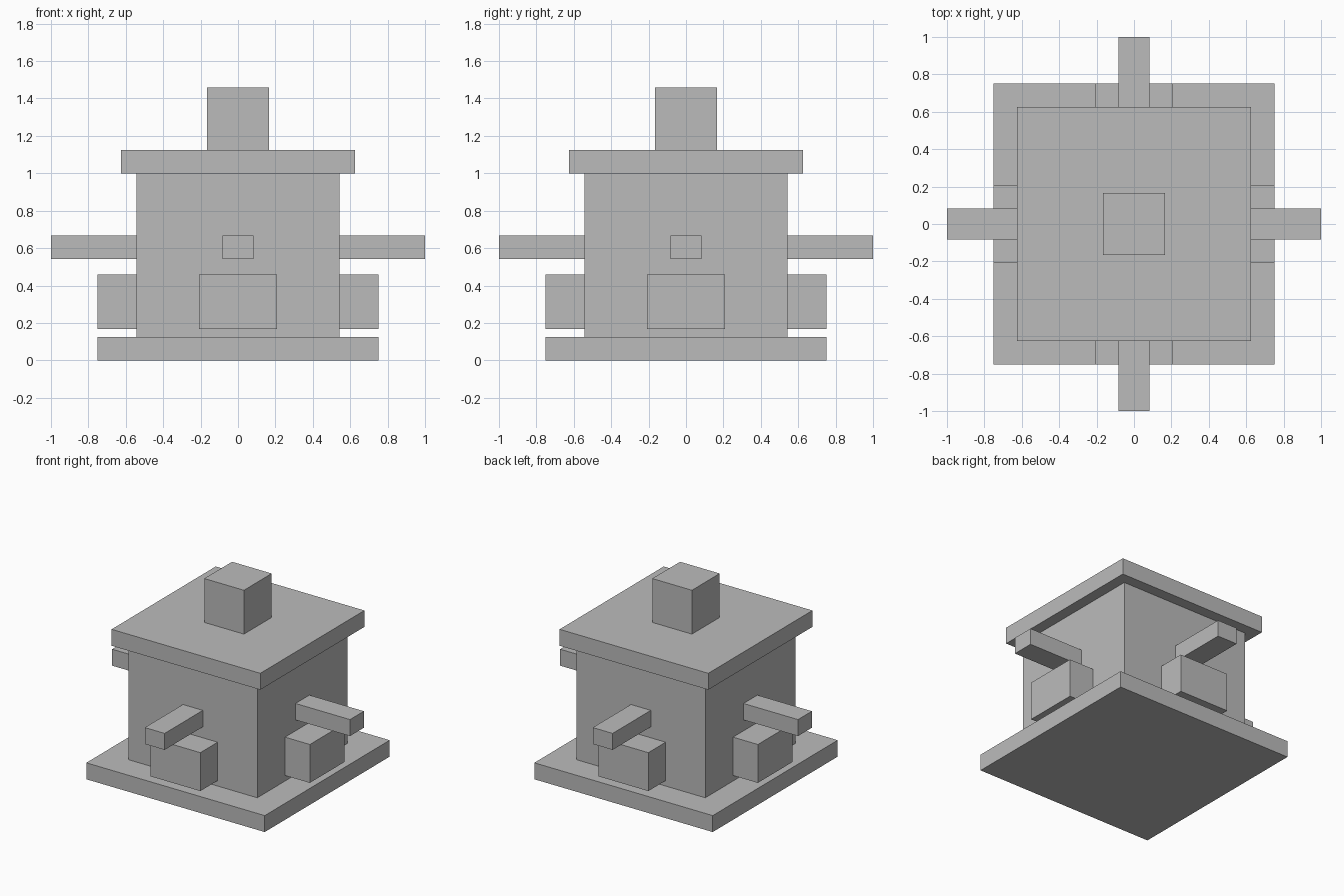
import bpy
from math import pi
from mathutils import Matrix, Vector

if "Cube" in bpy.data.objects:
    bpy.data.objects.remove(bpy.data.objects["Cube"], do_unlink=True)

U = 1 / 24  # grid unit of the design

grey = bpy.data.materials.new("plain_grey")
grey.use_nodes = True
colour = (0.5, 0.5, 0.5, 1)
grey.diffuse_color = colour
grey.node_tree.nodes["Principled BSDF"].inputs["Base Color"].default_value = colour


def box(name, low, high, turn=0):
    """Box between two corners in grid units, turned about the z axis."""
    low, high = Vector(low) * U, Vector(high) * U
    bpy.ops.mesh.primitive_cube_add(size=1)
    obj = bpy.context.object
    obj.name = name
    obj.data.transform(Matrix.Translation((low + high) / 2)
                       @ Matrix.Diagonal((high - low).to_4d()))
    obj.data.transform(Matrix.Rotation(turn, 4, "Z"))
    obj.data.materials.append(grey)
    return obj


def slab(name, half, bottom, top):
    return box(name, (-half, -half, bottom), (half, half, top))


# Central stack
slab("base_plate", 18, 0, 3)
slab("body", 13, 3, 24)
slab("roof_plate", 15, 24, 27)
slab("top_block", 4, 27, 35)

# A low block and a projecting bar on each side
for i, side in enumerate(("front", "left", "back", "right")):
    turn = i * pi / 2
    box(side + "_block", (-5, -18, 4), (5, -13, 11), turn)
    box(side + "_bar", (-2, -24, 13), (2, -13, 16), turn)
